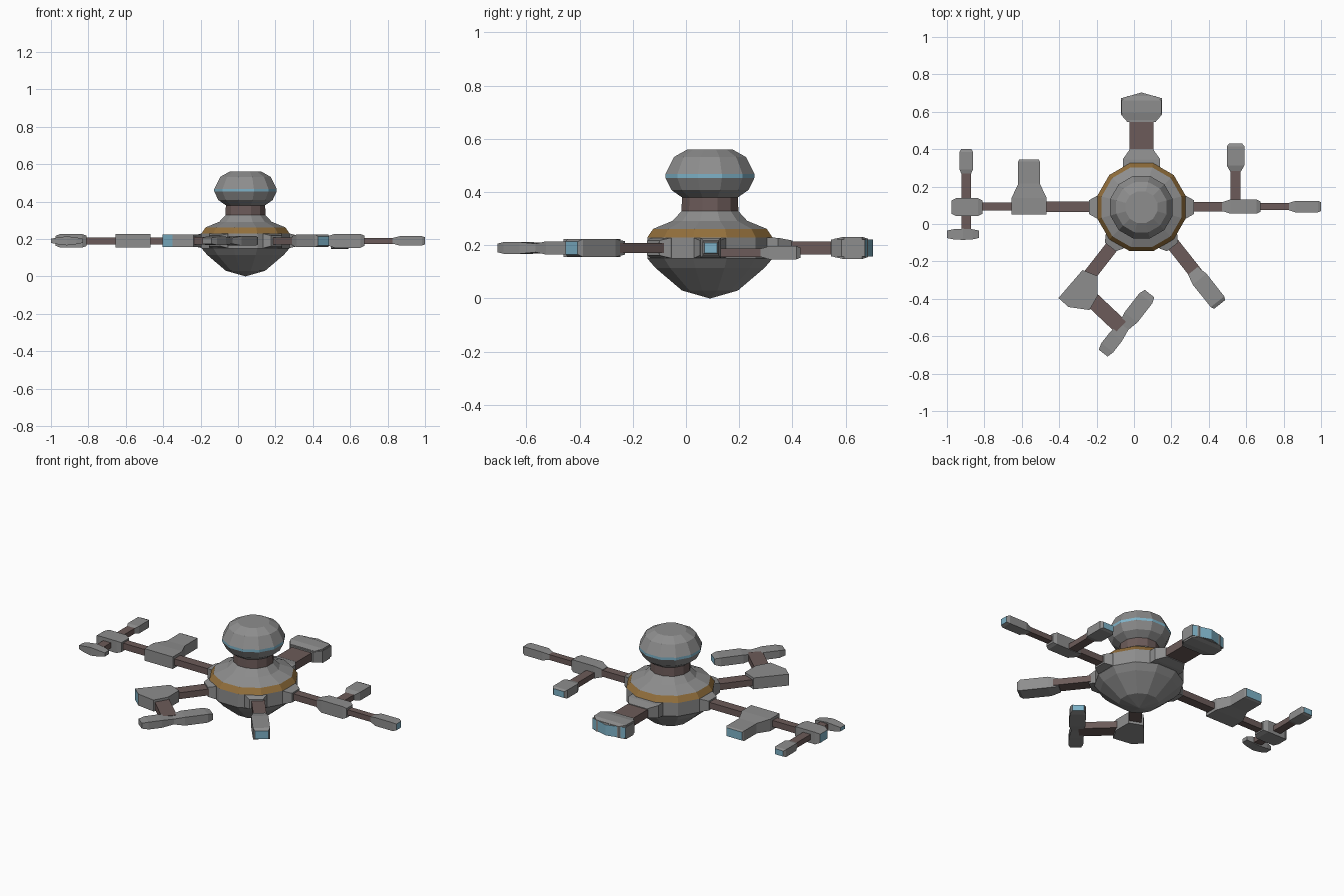
import bpy, bmesh
from math import cos, sin, pi
from mathutils import Vector

if "Cube" in bpy.data.objects:
    bpy.data.objects.remove(bpy.data.objects["Cube"])

CX, CY, ZC = 0.04, 0.09, 0.19      # hub axis and arm height


def material(name, rgb):
    m = bpy.data.materials.new(name)
    m.use_nodes = True
    m.diffuse_color = (*rgb, 1)
    m.node_tree.nodes["Principled BSDF"].inputs["Base Color"].default_value = (*rgb, 1)
    return m


GREY = material("grey hull", (0.27, 0.27, 0.27))
BROWN = material("brown strut", (0.15, 0.105, 0.1))
ORANGE = material("orange band", (0.29, 0.16, 0.045))
BLUE = material("blue light", (0.21, 0.45, 0.58))


def finish(name, bm, mats):
    bmesh.ops.recalc_face_normals(bm, faces=bm.faces)
    mesh = bpy.data.meshes.new(name)
    bm.to_mesh(mesh)
    bm.free()
    for m in mats:
        mesh.materials.append(m)
    ob = bpy.data.objects.new(name, mesh)
    bpy.context.collection.objects.link(ob)
    return ob


def lathe(name, profile, mat, sides=12):
    """Turned faceted part; radii are measured to the flat sides."""
    bm = bmesh.new()
    rings = []
    for r, z in profile:
        if r == 0:
            rings.append([bm.verts.new((CX, CY, z))] * sides)
            continue
        ring = []
        for i in range(sides):
            a = 2 * pi * (i + 0.5) / sides
            c = r / cos(pi / sides)
            ring.append(bm.verts.new((CX + c * cos(a), CY + c * sin(a), z)))
        rings.append(ring)
    for lo, hi in zip(rings, rings[1:]):
        for i in range(sides):
            j = (i + 1) % sides
            bm.faces.new(dict.fromkeys((lo[i], lo[j], hi[j], hi[i])))
    ob = finish(name, bm, [mat])
    # outward normals for the open bands
    for p in ob.data.polygons:
        out = p.center - Vector((CX, CY, 0.2))
        if p.normal.dot(Vector((out.x, out.y, 0))) < -1e-6:
            p.flip()


def loft(name, start, end, stations, mat, lights="", z=ZC):
    """Box sections (fraction, half width, half height) along a level line.
    lights: 'e' lights the end cap, 's' the start cap."""
    a, b = Vector((*start, z)), Vector((*end, z))
    d = b - a
    side = Vector((-d.y, d.x, 0)).normalized()
    bm = bmesh.new()
    rings = []
    for t, w, h in stations:
        p = a + d * t
        rings.append([bm.verts.new(p + side * w * i + Vector((0, 0, h * k)))
                      for i, k in ((-1, -1), (1, -1), (1, 1), (-1, 1))])
    for lo, hi in zip(rings, rings[1:]):
        for i in range(4):
            j = (i + 1) % 4
            bm.faces.new((lo[i], lo[j], hi[j], hi[i]))
    for key, ring in (("s", rings[0]), ("e", rings[-1])):
        bm.faces.new(ring).material_index = int(key in lights)
    return finish(name, bm, [mat, BLUE])


def strut(name, start, end, w, h=0.019, z=ZC):
    loft(name, start, end, [(0, w, h), (1, w, h)], BROWN, z=z)


def pod(name, start, end, w, h, lights="", z=ZC):
    """Chamfered block that narrows at both ends."""
    loft(name, start, end, [(0, w * 0.6, h * 0.6), (0.22, w, h),
                            (0.9, w, h), (1, w * 0.75, h * 0.75)], GREY, lights, z)


def plate(name, outline, h, lit):
    """Upright prism from a plan outline; lit lists the glowing sides."""
    bm = bmesh.new()
    lo, hi = ([bm.verts.new((x, y, ZC + s * h)) for x, y in outline] for s in (-1, 1))
    bm.faces.new(lo)
    bm.faces.new(hi)
    for i in range(len(lo)):
        j = (i + 1) % len(lo)
        bm.faces.new((lo[i], lo[j], hi[j], hi[i])).material_index = int(i in lit)
    finish(name, bm, [GREY, BLUE])


# Central hub, neck and head
lathe("hub_hull", [(0, 0), (0.105, 0.03), (0.205, 0.115), (0.235, 0.15), (0.235, 0.23)], GREY)
lathe("hub_band", [(0.235, 0.23), (0.213, 0.262)], ORANGE)
lathe("hub_shoulder", [(0.213, 0.262), (0.14, 0.292), (0.107, 0.328)], GREY)
lathe("neck", [(0.107, 0.328), (0.105, 0.38)], BROWN)
lathe("head_base", [(0.105, 0.38), (0.145, 0.408), (0.167, 0.453)], GREY)
lathe("head_light", [(0.167, 0.453), (0.167, 0.468)], BLUE)
lathe("head_dome", [(0.167, 0.468), (0.135, 0.532), (0.085, 0.56), (0, 0.56)], GREY)

# Arm sockets around the hub
for name, deg, reach, w in (("left", 0, 0.28, 0.06), ("right", 180, 0.28, 0.06),
                            ("front_left", -52, 0.27, 0.06),
                            ("front_right", -128, 0.27, 0.06),
                            ("rear", 90, 0.31, 0.1)):
    u, v = cos(deg * pi / 180), sin(deg * pi / 180)
    loft(name + "_socket", (CX + 0.19 * u, CY + 0.19 * v), (CX + reach * u, CY + reach * v),
         [(0, w, 0.04), (0.55, w, 0.038), (1, w * 0.62, 0.028)], GREY)

# Left arm with one side branch
strut("left_inner_strut", (0.3, 0.093), (0.5, 0.093), 0.025)
pod("left_joint", (0.47, 0.093), (0.675, 0.093), 0.038, 0.037)
strut("left_outer_strut", (0.66, 0.093), (0.84, 0.093), 0.019, 0.016)
pod("left_end_pod", (0.826, 0.093), (1, 0.093), 0.031, 0.025, "e")
strut("left_branch_strut", (0.543, 0.1), (0.543, 0.31), 0.027, 0.016, 0.172)
pod("left_branch_pod", (0.543, 0.28), (0.543, 0.43), 0.047, 0.025, "e", 0.172)

# Right arm with a finned joint and a crossbar at the end
strut("right_inner_strut", (-0.22, 0.093), (-0.5, 0.093), 0.028)
loft("right_fin_joint", (-0.561, 0.05), (-0.561, 0.345),
     [(0, 0.094, 0.036), (0.3, 0.094, 0.036), (0.56, 0.058, 0.03),
      (0.96, 0.058, 0.03), (1, 0.052, 0.025)], GREY, "e")
strut("right_outer_strut", (-0.64, 0.093), (-0.83, 0.093), 0.022)
loft("right_end_joint", (-0.81, 0.09), (-0.976, 0.09),
     [(0, 0.035, 0.028), (0.15, 0.048, 0.036), (0.85, 0.048, 0.036), (1, 0.035, 0.026)],
     GREY, "e")
strut("right_branch_strut", (-0.897, -0.04), (-0.897, 0.29), 0.025, 0.016)
pod("right_branch_pod", (-0.897, 0.26), (-0.897, 0.4), 0.036, 0.022, "e")
loft("right_crossbar", (-1, -0.055), (-0.83, -0.055),
     [(0, 0.02, 0.011), (0.2, 0.027, 0.018), (0.5, 0.03, 0.024),
      (0.8, 0.027, 0.018), (1, 0.02, 0.011)], GREY, "s")

# Rear arm with a wide pod
strut("rear_strut", (CX, 0.37), (CX, 0.57), 0.065, 0.024)
plate("rear_pod", [(CX - 0.075, 0.545), (CX + 0.075, 0.545), (CX + 0.11, 0.585),
                   (CX + 0.11, 0.672), (CX, 0.703), (CX - 0.11, 0.672),
                   (CX - 0.11, 0.585)], 0.032, (3, 4))
loft("rear_pod_shell", (CX, 0.555), (CX, 0.685),
     [(0, 0.08, 0.034), (0.3, 0.108, 0.042), (0.82, 0.106, 0.042), (1, 0.075, 0.034)], GREY)

# Front left arm
strut("front_left_strut", (0.19, -0.085), (0.36, -0.3), 0.036)
loft("front_left_pod", (0.315, -0.25), (0.458, -0.43),
     [(0, 0.033, 0.025), (0.25, 0.047, 0.034), (0.92, 0.046, 0.034), (1, 0.037, 0.024)],
     GREY, "e")

# Front right arm, folded at an elbow and ending in a long bar
strut("front_right_strut", (-0.09, -0.085), (-0.25, -0.29), 0.035)
plate("front_right_elbow", [(-0.275, -0.246), (-0.195, -0.278), (-0.195, -0.385),
                            (-0.238, -0.46), (-0.35, -0.444), (-0.404, -0.396)], 0.034, (4,))
strut("front_right_forearm", (-0.24, -0.39), (-0.07, -0.55), 0.042, 0.02)
loft("front_right_bar", (-0.165, -0.69), (0.083, -0.372),
     [(0, 0.03, 0.016), (0.09, 0.04, 0.022), (0.28, 0.04, 0.022), (0.45, 0.03, 0.016),
      (0.6, 0.044, 0.025), (0.92, 0.044, 0.025), (1, 0.032, 0.018)], GREY, "e")
